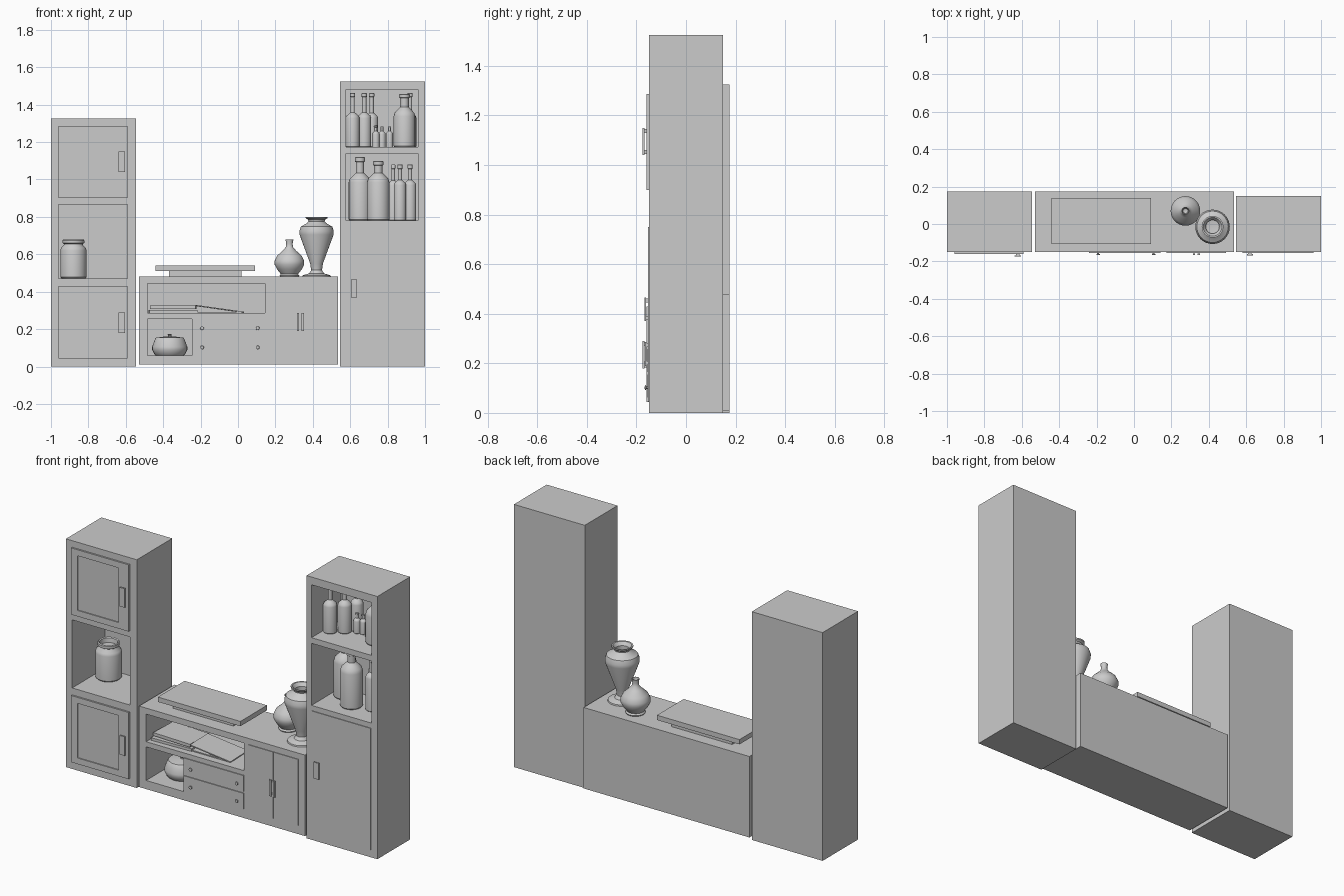
import bpy, bmesh, math
from mathutils import Matrix, Vector

def finish(name, bm):
    bmesh.ops.recalc_face_normals(bm, faces=bm.faces[:])
    me = bpy.data.meshes.new(name)
    bm.to_mesh(me)
    bm.free()
    ob = bpy.data.objects.new(name, me)
    bpy.context.collection.objects.link(ob)
    return ob

def box(name, x, y, z, rot=None):
    """Box from (min, max) ranges, optionally rotated about its centre."""
    bm = bmesh.new()
    size = Matrix.Diagonal((x[1] - x[0], y[1] - y[0], z[1] - z[0], 1))
    bmesh.ops.create_cube(bm, size=1, matrix=size)
    ob = finish(name, bm)
    ob.location = (sum(x) / 2, sum(y) / 2, sum(z) / 2)
    if rot:
        ob.rotation_euler = rot
    return ob

def carcass(name, x, y, z, niches, depth):
    """Box whose front (-y) face has rectangular niches (x0, x1, z0, z1)."""
    bm = bmesh.new()
    def quad(*pts):
        bm.faces.new([bm.verts.new(p) for p in pts])
    xs = sorted({*x, *(v for n in niches for v in n[:2])})
    zs = sorted({*z, *(v for n in niches for v in n[2:])})
    for a, b in zip(xs, xs[1:]):
        for c, d in zip(zs, zs[1:]):
            inside = any(n[0] <= a and b <= n[1] and n[2] <= c and d <= n[3] for n in niches)
            if not inside:
                quad((a, y[0], c), (b, y[0], c), (b, y[0], d), (a, y[0], d))
    def shell(x0, x1, z0, z1, yb, inner):
        p = [(x0, z0), (x1, z0), (x1, z1), (x0, z1)]
        for i in range(4):
            (a, c), (b, d) = p[i], p[(i + 1) % 4]
            cuts = sorted({v for v in (xs if c == d else zs)
                           if min((a, b) if c == d else (c, d)) <= v <= max((a, b) if c == d else (c, d))})
            for u, v in zip(cuts, cuts[1:]):
                e, f = ((u, c), (v, c)) if c == d else ((a, u), (a, v))
                quad((e[0], y[0], e[1]), (f[0], y[0], f[1]), (f[0], yb, f[1]), (e[0], yb, e[1]))
        us = [v for v in xs if x0 <= v <= x1]
        ws = [v for v in zs if z0 <= v <= z1]
        for a, b in zip(us, us[1:]):
            for c, d in zip(ws, ws[1:]):
                quad((a, yb, c), (b, yb, c), (b, yb, d), (a, yb, d))
    shell(*x, *z, y[1], False)
    for n in niches:
        shell(*n, y[0] + depth, True)
    bmesh.ops.remove_doubles(bm, verts=bm.verts[:], dist=1e-5)
    bmesh.ops.recalc_face_normals(bm, faces=bm.faces[:])
    bmesh.ops.dissolve_limit(bm, angle_limit=0.01, verts=bm.verts[:], edges=bm.edges[:])
    return finish(name, bm)

turned = []
def lathe(name, loc, profile, axis='Z', steps=32):
    """Revolve an (r, h) profile around a vertical (or y) axis."""
    bm = bmesh.new()
    vs = [bm.verts.new((r, 0, h)) for r, h in profile]
    es = [bm.edges.new(p) for p in zip(vs, vs[1:])]
    bmesh.ops.spin(bm, geom=vs + es, axis=(0, 0, 1), cent=(0, 0, 0),
                   angle=math.tau, steps=steps, use_merge=True)
    bmesh.ops.remove_doubles(bm, verts=bm.verts[:], dist=1e-5)
    ob = finish(name, bm)
    ob.location = loc
    if axis == 'Y':
        ob.rotation_euler.x = math.pi / 2
    turned.append(ob)
    return ob

def handle(name, x, z, y_face, y_out):
    """Upright grip on two short posts."""
    box(name + "_grip", x, (y_out, y_out + 0.007), z)
    inset = (x[1] - x[0]) * 0.2
    for i, c in enumerate((z[0] + 0.012, z[1] - 0.012)):
        box(f"{name}_post_{i}", (x[0] + inset, x[1] - inset), (y_out + 0.007, y_face), (c - 0.008, c + 0.008))

F = -0.15

# Left tower with two panelled doors and an open niche
carcass("left_tower", (-1, -0.545), (F, 0.175), (0, 1.325), [(-0.96, -0.59, 0.47, 0.865)], 0.30)
for tag, z0, h0 in (("lower", 0.043, 0.18), ("upper", 0.90, 1.04)):
    carcass(f"left_{tag}_door", (-0.96, -0.59), (-0.16, F), (z0, z0 + 0.387),
            [(-0.92, -0.655, z0 + 0.035, z0 + 0.352)], 0.006)
    handle(f"left_{tag}_handle", (-0.638, -0.605), (h0, h0 + 0.11), -0.16, -0.175)
lathe("jar", (-0.88, 0.07, 0.47), [(0, 0), (0.062, 0), (0.07, 0.008), (0.07, 0.15), (0.066, 0.165), (0.052, 0.178),
      (0.05, 0.185), (0.058, 0.19), (0.058, 0.205), (0.054, 0.21), (0.048, 0.205), (0.045, 0.18), (0, 0.18)])

# Low middle cabinet
carcass("middle_cabinet", (-0.53, 0.535), (F, 0.175), (0.01, 0.48),
        [(-0.485, 0.145, 0.285, 0.445), (-0.485, -0.245, 0.06, 0.255)], 0.29)
for i, z in enumerate((0.062, 0.165)):
    box(f"drawer_{i}", (-0.24, 0.143), (-0.155, F), (z, z + 0.093))
    for j, x in enumerate((-0.192, 0.105)):
        lathe(f"knob_{i}_{j}", (x, -0.155, z + 0.04), [(0, 0), (0.005, 0), (0.005, 0.005), (0.01, 0.007),
              (0.009, 0.011), (0, 0.012)], 'Y', 12)
for i, (a, b) in enumerate(((0.175, 0.333), (0.335, 0.493))):
    box(f"middle_door_{i}", (a, b), (-0.154, F), (0.06, 0.445))
    c = (0.321, 0.346)[i]
    handle(f"middle_handle_{i}", (c - 0.006, c + 0.006), (0.19, 0.285), -0.154, -0.166)

# Low stand on the cabinet top
box("stand_base", (-0.37, 0.02), (-0.07, 0.105), (0.48, 0.512))
box("stand_top", (-0.44, 0.09), (-0.107, 0.138), (0.512, 0.54))

# Magazines in the open shelf
box("magazine_bottom", (-0.475, -0.22), (-0.12, 0.06), (0.287, 0.302), (0, 0, 0.03))
box("magazine_top", (-0.468, -0.225), (-0.11, 0.06), (0.307, 0.325), (0, 0, -0.04))
box("magazine_flat", (-0.22, 0.02), (-0.11, 0.06), (0.286, 0.292))
box("magazine_leaning", (-0.225, 0.03), (-0.12, 0.05), (0.305, 0.311), (0, math.radians(8), 0.04))

# Lidded pot
lathe("lidded_pot", (-0.365, 0.01, 0.06), [(0, 0), (0.075, 0), (0.083, 0.008), (0.094, 0.03), (0.094, 0.045),
      (0.085, 0.07), (0.077, 0.09), (0.073, 0.094), (0.03, 0.1), (0.01, 0.101), (0.008, 0.106), (0.013, 0.111), (0, 0.115)])

# Vases
lathe("round_vase", (0.275, 0.07, 0.48), [(0, 0), (0.05, 0), (0.053, 0.006), (0.046, 0.014), (0.066, 0.04),
      (0.079, 0.065), (0.079, 0.085), (0.066, 0.112), (0.035, 0.14), (0.02, 0.158), (0.017, 0.175), (0.021, 0.198),
      (0.018, 0.198), (0.013, 0.17), (0, 0.165)])
lathe("tall_vase", (0.42, -0.015, 0.48), [(0, 0), (0.077, 0), (0.075, 0.007), (0.04, 0.018), (0.029, 0.035),
      (0.034, 0.07), (0.091, 0.225), (0.092, 0.245), (0.084, 0.268), (0.052, 0.286), (0.043, 0.296), (0.046, 0.305),
      (0.058, 0.313), (0.058, 0.32), (0.05, 0.319), (0.036, 0.3), (0.036, 0.275), (0, 0.27)])

# Right tower with two open shelves and one long door
carcass("right_tower", (0.545, 1), (F, 0.15), (0, 1.525),
        [(0.577, 0.962, 0.78, 1.14), (0.577, 0.962, 1.173, 1.48)], 0.27)
box("right_door", (0.58, 0.96), (-0.154, F), (0.045, 0.75))
lathe_handle = [(-0.154, 0.37), (-0.166, 0.385)]
handle("right_handle", (0.603, 0.635), (0.37, 0.465), -0.154, -0.168)

# Bottles: x, y, shelf height, body radius, shoulder height, neck radius, total height
bottles = [
    (0.613, -0.03, 1.173, 0.037, 0.155, 0.011, 0.29), (0.675, 0.015, 1.173, 0.037, 0.155, 0.011, 0.29),
    (0.715, 0.07, 1.173, 0.034, 0.155, 0.011, 0.29), (0.89, 0.0, 1.173, 0.058, 0.165, 0.023, 0.285),
    (0.92, 0.085, 1.173, 0.034, 0.155, 0.011, 0.29),
    (0.737, 0.04, 1.173, 0.019, 0.07, 0.007, 0.115), (0.77, 0.05, 1.173, 0.019, 0.07, 0.007, 0.11),
    (0.81, 0.04, 1.173, 0.019, 0.07, 0.007, 0.11),
    (0.652, 0.05, 0.78, 0.06, 0.205, 0.022, 0.34), (0.75, -0.03, 0.78, 0.06, 0.205, 0.022, 0.32),
    (0.83, 0.06, 0.78, 0.03, 0.19, 0.009, 0.3), (0.866, -0.01, 0.78, 0.033, 0.19, 0.011, 0.3),
    (0.92, 0.02, 0.78, 0.033, 0.19, 0.011, 0.3)]
for i, (x, y, z, r, s, n, h) in enumerate(bottles):
    d = r * 0.8
    lathe(f"bottle_{i}", (x, y, z), [(0, 0), (r * 0.92, 0), (r, r * 0.1), (r, s), (r * 0.9, s + d * 0.4),
          (n + (r - n) * 0.4, s + d * 0.75), (n, s + d * 1.05), (n, h * 0.92), (n * 1.25, h * 0.93), (n * 1.25, h * 0.99),
          (n * 1.05, h), (0, h)], steps=24)

# Smooth the turned parts
for ob in turned:
    ob.select_set(True)
bpy.context.view_layer.objects.active = turned[0]
bpy.ops.object.shade_smooth_by_angle(angle=math.radians(35))
